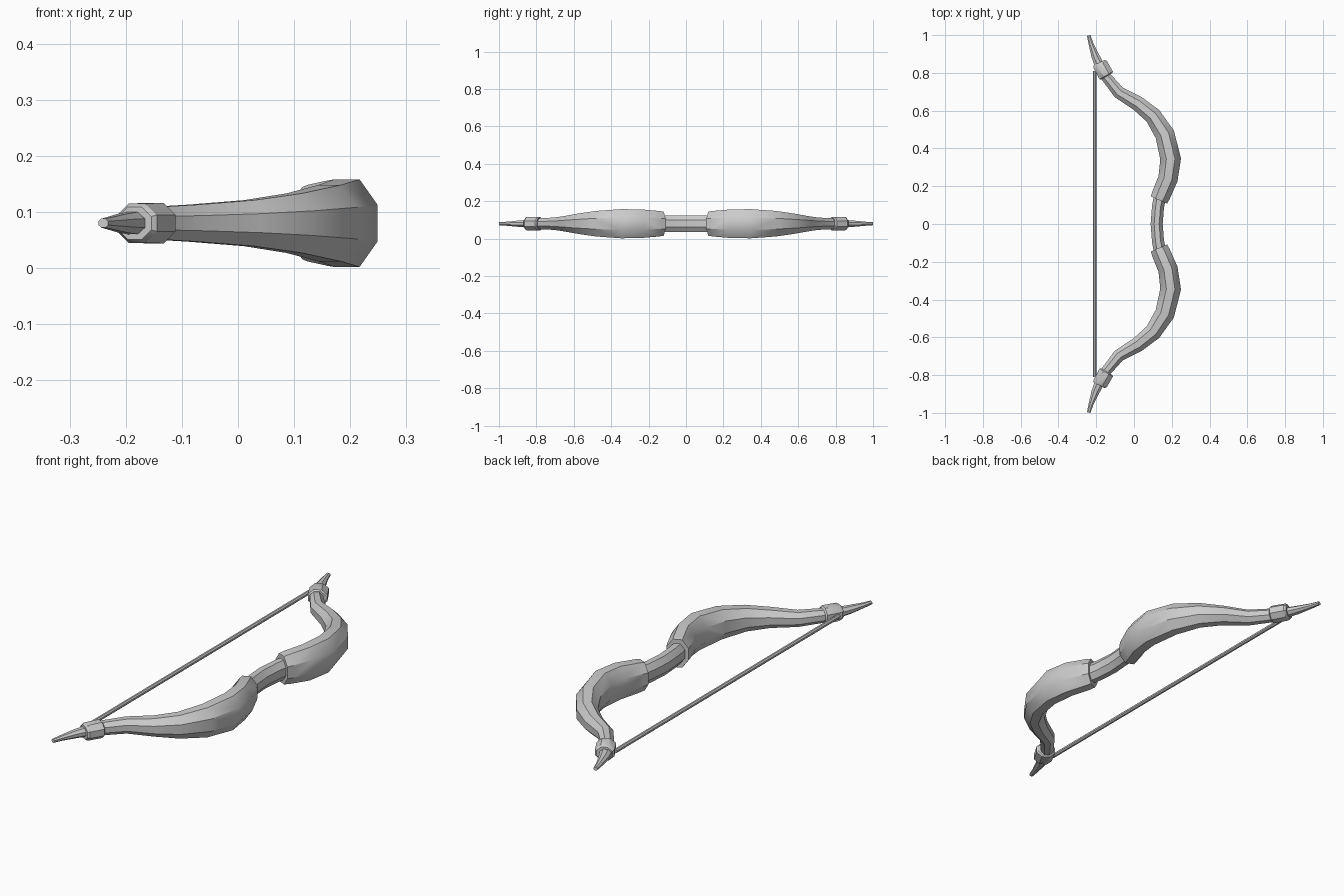
import bpy, bmesh, math
from mathutils import Vector

if "Cube" in bpy.data.objects:
    bpy.data.objects.remove(bpy.data.objects["Cube"])

Z = 0.08  # height of the bow's centre plane


def loft(name, stations, sides=8, mirror=True):
    """Sweep a flat-sided ring through (x, y, half thickness, half height)."""
    bm = bmesh.new()
    pts = [Vector((s[0], s[1], 0)) for s in stations]
    rings = []
    for i, (x, y, a, h) in enumerate(stations):
        d = Vector((0, 0, 0))
        if i > 0:
            d += (pts[i] - pts[i - 1]).normalized()
        if i < len(pts) - 1:
            d += (pts[i + 1] - pts[i]).normalized()
        d.normalize()
        side = Vector((d.y, -d.x, 0))
        k = 1 / math.cos(math.pi / sides)
        ring = []
        for j in range(sides):
            t = 2 * math.pi * (j + 0.5) / sides
            p = pts[i] + side * (a * k * math.cos(t))
            ring.append(bm.verts.new((p.x, p.y, Z + h * k * math.sin(t))))
        rings.append(ring)
    for r0, r1 in zip(rings, rings[1:]):
        for j in range(sides):
            n = (j + 1) % sides
            bm.faces.new((r0[j], r0[n], r1[n], r1[j]))
    bm.faces.new(rings[0])
    bm.faces.new(rings[-1])
    bmesh.ops.recalc_face_normals(bm, faces=bm.faces)
    mesh = bpy.data.meshes.new(name)
    bm.to_mesh(mesh)
    bm.free()
    ob = bpy.data.objects.new(name, mesh)
    bpy.context.collection.objects.link(ob)
    bpy.ops.object.select_all(action='DESELECT')
    ob.select_set(True)
    bpy.context.view_layer.objects.active = ob
    bpy.ops.object.shade_smooth_by_angle(angle=math.radians(35))
    if mirror:
        m = ob.modifiers.new("mirror", 'MIRROR')
        m.use_axis = (False, True, False)
    return ob


# Curved limbs, wide in the belly and thin toward the nocks
loft("limbs", [
    (0.132, 0.127, 0.047, 0.064), (0.142, 0.150, 0.050, 0.068),
    (0.180, 0.240, 0.052, 0.076), (0.194, 0.345, 0.055, 0.078),
    (0.163, 0.475, 0.052, 0.068), (0.100, 0.573, 0.045, 0.053),
    (0.020, 0.638, 0.040, 0.041), (-0.080, 0.696, 0.033, 0.033),
    (-0.165, 0.800, 0.026, 0.028)])

# Grip between the limbs
loft("grip", [
    (0.140, -0.16, 0.033, 0.045), (0.127, -0.09, 0.032, 0.045),
    (0.120, 0.0, 0.032, 0.045),
    (0.127, 0.09, 0.032, 0.045), (0.140, 0.16, 0.033, 0.045)], mirror=False)

# Collars with a bevelled outer rim
loft("collars", [
    (-0.144, 0.782, 0.034, 0.030), (-0.147, 0.787, 0.041, 0.036),
    (-0.180, 0.846, 0.040, 0.035), (-0.184, 0.854, 0.033, 0.029)])

# Tapered horn tips
loft("tips", [
    (-0.180, 0.835, 0.026, 0.021), (-0.205, 0.890, 0.021, 0.017),
    (-0.228, 0.955, 0.013, 0.011), (-0.240, 0.998, 0.009, 0.008)])

# Bowstring
loft("string", [(-0.207, -0.81, 0.009, 0.009), (-0.207, 0.81, 0.009, 0.009)],
     mirror=False)
